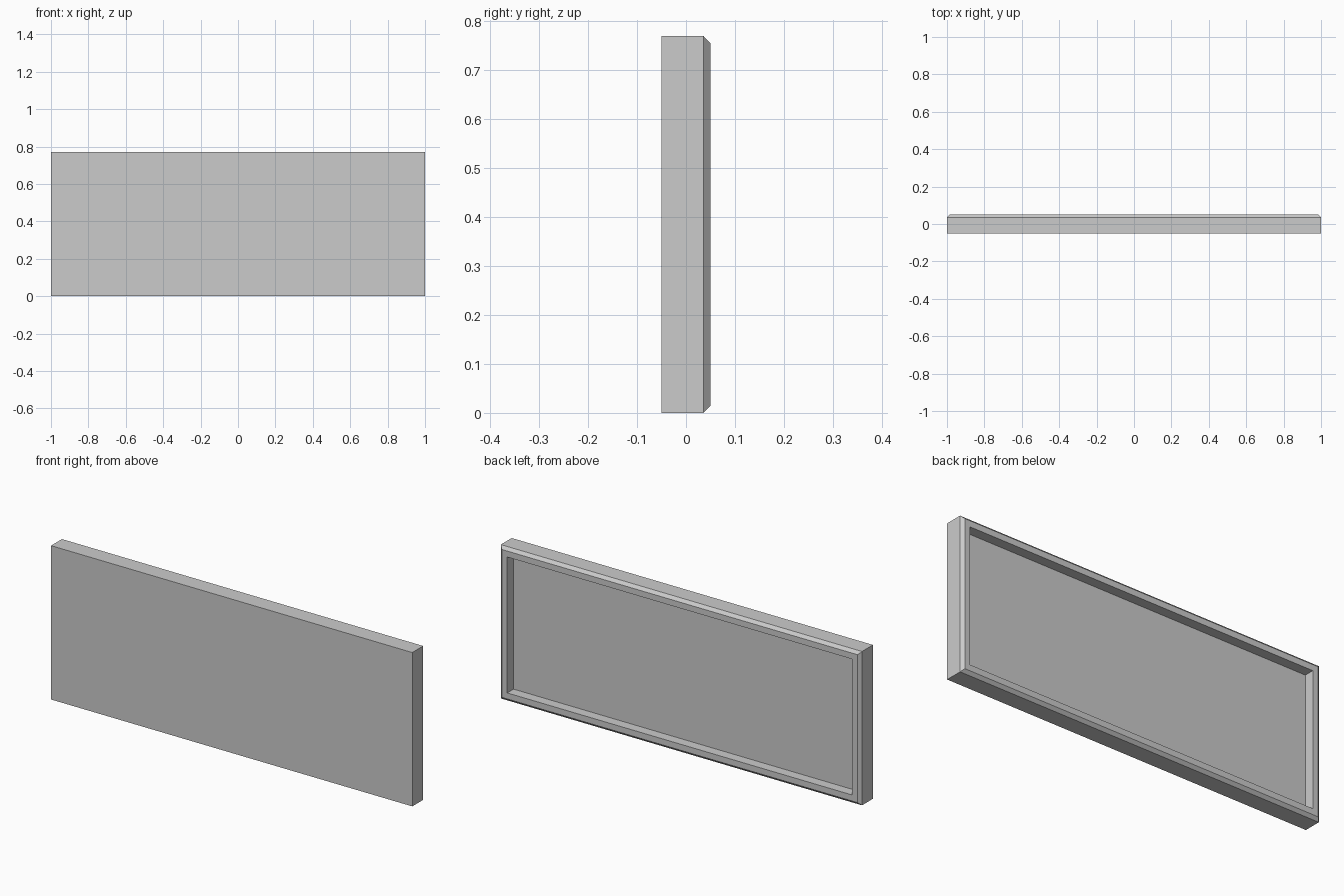
import bpy
import bmesh

cube = bpy.data.objects.get("Cube")
if cube:
    bpy.data.objects.remove(cube, do_unlink=True)

WIDTH, HEIGHT = 2.0, 0.77

# Single grey material
grey = bpy.data.materials.new("plain grey")
grey.use_nodes = True
colour = (0.6, 0.6, 0.6, 1.0)
grey.diffuse_color = colour
grey.node_tree.nodes["Principled BSDF"].inputs["Base Color"].default_value = colour

# Rectangular loops as (inset, y): front, back shoulder, chamfered rim, opening, recess floor
SECTION = [(0, -0.05), (0, 0.036), (0.015, 0.05), (0.045, 0.05), (0.045, 0.0)]


def rectangle(bm, inset, y):
    x, low, high = WIDTH / 2 - inset, inset, HEIGHT - inset
    return [bm.verts.new((px, y, pz))
            for px, pz in ((-x, low), (x, low), (x, high), (-x, high))]


bm = bmesh.new()
loops = [rectangle(bm, inset, y) for inset, y in SECTION]

# Outer sides, chamfer, rim and recess walls
for a, b in zip(loops, loops[1:]):
    for i in range(4):
        j = (i + 1) % 4
        bm.faces.new((a[i], a[j], b[j], b[i]))

# Flat front and recess floor
bm.faces.new(loops[0])
bm.faces.new(loops[-1])
bmesh.ops.recalc_face_normals(bm, faces=bm.faces)

mesh = bpy.data.meshes.new("panel")
bm.to_mesh(mesh)
bm.free()
mesh.materials.append(grey)
panel = bpy.data.objects.new("recessed_panel", mesh)
bpy.context.collection.objects.link(panel)
